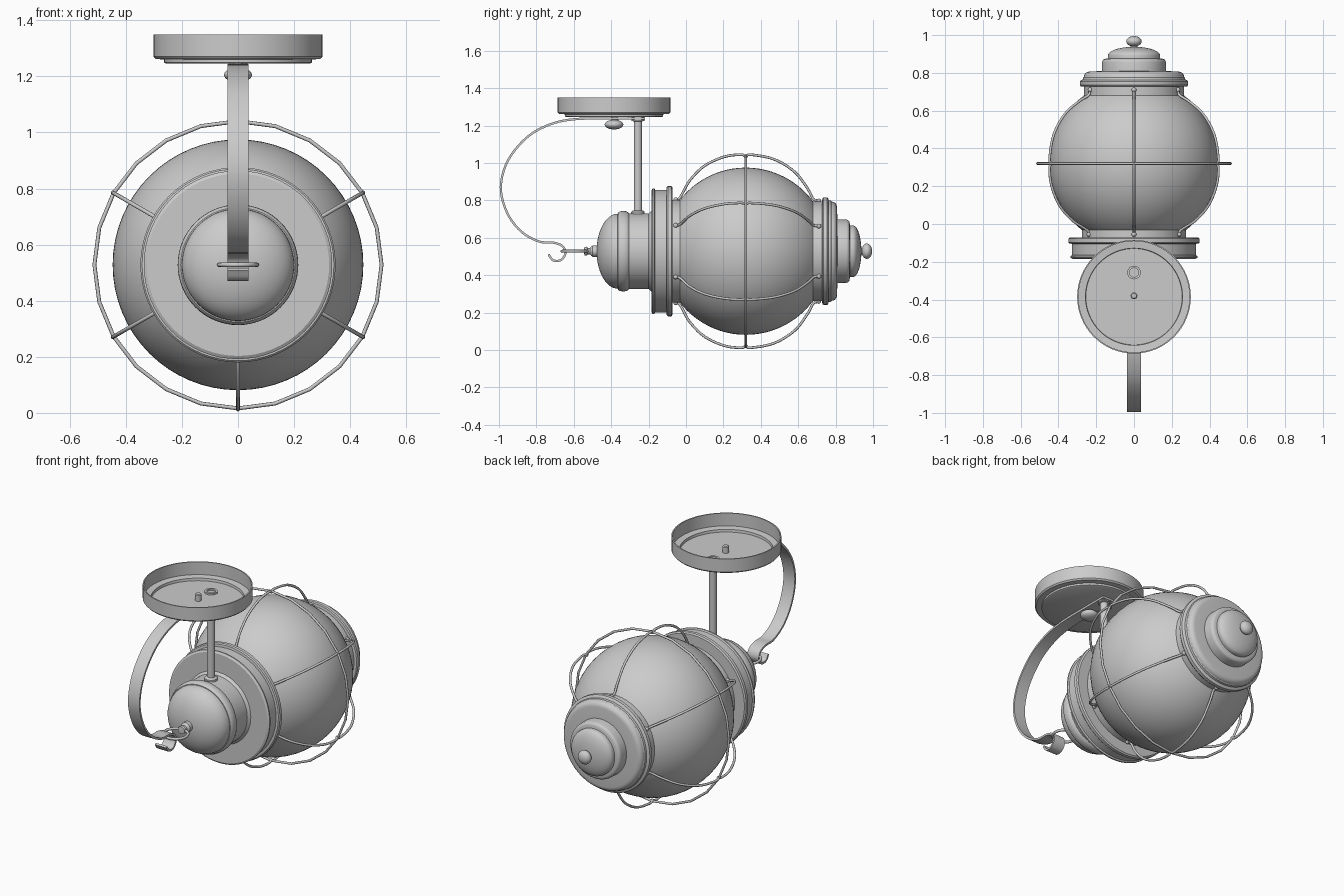
import bpy, bmesh, math
from mathutils import Vector, Matrix

if "Cube" in bpy.data.objects:
    bpy.data.objects.remove(bpy.data.objects["Cube"])

AX = 0.528          # height of the lantern axis
CY = -0.385         # canopy centre in y
BALL_Y, BALL_R = 0.32, 0.447


def finish(name, bm, angle=32):
    bmesh.ops.remove_doubles(bm, verts=bm.verts, dist=1e-5)
    bmesh.ops.recalc_face_normals(bm, faces=bm.faces)
    me = bpy.data.meshes.new(name)
    bm.to_mesh(me)
    bm.free()
    ob = bpy.data.objects.new(name, me)
    bpy.context.collection.objects.link(ob)
    bpy.ops.object.select_all(action='DESELECT')
    ob.select_set(True)
    bpy.context.view_layer.objects.active = ob
    bpy.ops.object.shade_smooth_by_angle(angle=math.radians(angle))
    return ob


def lathe(name, profile, origin=(0, 0, AX), axis='Y', seg=64):
    """Revolve (radius, position) points around the given axis."""
    bm = bmesh.new()
    rings = []
    for r, h in profile:
        ring = []
        for i in range(seg):
            a = 2 * math.pi * i / seg
            c, s = r * math.cos(a), r * math.sin(a)
            p = (c, h, s) if axis == 'Y' else (c, s, h)
            ring.append(bm.verts.new(Vector(p) + Vector(origin)))
        rings.append(ring)
    for a, b in zip(rings, rings[1:]):
        for i in range(seg):
            j = (i + 1) % seg
            bm.faces.new((a[i], a[j], b[j], b[i]))
    return finish(name, bm)


def arc(r0, h0, rr, hh, a0, a1, n=10):
    """Elliptical arc in (radius, position) space, angles in degrees."""
    out = []
    for i in range(n + 1):
        a = math.radians(a0 + (a1 - a0) * i / n)
        out.append((r0 + rr * math.cos(a), h0 + hh * math.sin(a)))
    return out


def smooth_path(pts, n=5):
    """Catmull-Rom resampling of a short list of points."""
    p = [Vector(q) for q in pts]
    p = [2 * p[0] - p[1]] + p + [2 * p[-1] - p[-2]]
    out = []
    for a, b, c, d in zip(p, p[1:], p[2:], p[3:]):
        for k in range(n):
            t = k / n
            out.append(0.5 * (2 * b + (c - a) * t + (2 * a - 5 * b + 4 * c - d) * t * t
                              + (3 * b - a - 3 * c + d) * t ** 3))
    return out + [p[-2]]


def tube(name, pts, radius, closed=False, sides=8, up=(1, 0, 0)):
    """Round wire along a planar path; up is the plane normal."""
    bm = bmesh.new()
    up, n, rings = Vector(up), len(pts), []
    for i, p in enumerate(pts):
        q0 = pts[(i - 1) % n] if closed else pts[max(i - 1, 0)]
        q1 = pts[(i + 1) % n] if closed else pts[min(i + 1, n - 1)]
        side = (q1 - q0).normalized().cross(up)
        rings.append([bm.verts.new(p + radius * (math.cos(t) * side + math.sin(t) * up))
                      for t in (2 * math.pi * k / sides for k in range(sides))])
    for i in range(n if closed else n - 1):
        a, b = rings[i], rings[(i + 1) % n]
        for k in range(sides):
            m = (k + 1) % sides
            bm.faces.new((a[k], a[m], b[m], b[k]))
    if not closed:
        bm.faces.new(rings[0])
        bm.faces.new(rings[-1])
    return finish(name, bm, 50)


def circle(center, r, n, plane):
    pts = []
    for i in range(n):
        a = 2 * math.pi * i / n
        c, s = r * math.cos(a), r * math.sin(a)
        pts.append(Vector(center) + Vector((c, 0, s) if plane == 'XZ' else (c, s, 0)))
    return pts


# Glass globe
lathe("glass_globe", arc(0, BALL_Y, BALL_R, BALL_R, -90, 90, 40))

# Lantern housing: wide collar, neck and domed end
lathe("lantern_housing",
      [(0, -0.03), (0.275, -0.03), (0.275, -0.072), (0.34, -0.072), (0.348, -0.078),
       (0.348, -0.097), (0.342, -0.103), (0.328, -0.105), (0.328, -0.165), (0.336, -0.17),
       (0.336, -0.178), (0.325, -0.185), (0.215, -0.185), (0.202, -0.2), (0.202, -0.305)]
      + arc(0.202, -0.335, 0.013, 0.03, 80, -80, 6)
      + arc(0, -0.365, 0.2, 0.113, 0, -90, 14))

# Nipple on the dome
lathe("dome_nipple", [(0.03, -0.46), (0.03, -0.5), (0.024, -0.507), (0.018, -0.512),
                      (0.018, -0.525), (0.024, -0.53), (0.022, -0.543), (0, -0.546)], seg=24)

# Rear cap with stepped rings
lathe("rear_cap",
      [(0, 0.64), (0.266, 0.64), (0.266, 0.727), (0.282, 0.729), (0.287, 0.735), (0.287, 0.755),
       (0.28, 0.761), (0.272, 0.763), (0.27, 0.775)]
      + arc(0.235, 0.78, 0.03, 0.027, 0, 90, 5)
      + [(0.17, 0.81)] + arc(0.15, 0.857, 0.019, 0.018, 0, 90, 4)
      + [(0.138, 0.877), (0.138, 0.892)]
      + arc(0.0, 0.892, 0.138, 0.046, 0, 90, 10))
lathe("rear_finial", [(0.018, 0.925), (0.018, 0.945)] + arc(0, 0.967, 0.041, 0.028, -65, 90, 12), seg=32)

# Cage: polygonal hoop and six bowed wires
tube("cage_hoop", circle((0, BALL_Y, AX), 0.512, 24, 'XZ'), 0.007, True, up=(0, 1, 0))
front_half = smooth_path([(0, -0.055, 0.275), (0, -0.03, 0.29), (0, 0.02, 0.378), (0, 0.1, 0.457),
                          (0, 0.205, 0.505), (0, 0.295, 0.516), (0, BALL_Y, 0.504)])
back_half = smooth_path([(0, BALL_Y, 0.504), (0, 0.345, 0.516), (0, 0.47, 0.492), (0, 0.58, 0.425),
                         (0, 0.65, 0.335), (0, 0.68, 0.28), (0, 0.705, 0.27)])
for i in range(6):
    rot = Matrix.Rotation(math.radians(60 * i), 4, 'Y')
    place = Matrix.Translation((0, 0, AX)) @ rot
    ob = tube(f"cage_wire_{i + 1}", front_half + back_half[1:], 0.007)
    ob.matrix_world = place
    for label, y, r in (("front", -0.055, 0.275), ("back", 0.71, 0.268)):
        bm = bmesh.new()
        bmesh.ops.create_uvsphere(bm, u_segments=12, v_segments=8, radius=0.013)
        finish(f"wire_rivet_{label}_{i + 1}", bm, 60).matrix_world = place @ Matrix.Translation((0, y, r))

# Ceiling canopy: open tray with a stepped floor
lathe("canopy",
      [(0, 1.245), (0.255, 1.245), (0.263, 1.249), (0.263, 1.26), (0.294, 1.262), (0.301, 1.27),
       (0.301, 1.349), (0.294, 1.349), (0.294, 1.272), (0.257, 1.268), (0.255, 1.253), (0, 1.253)],
      origin=(0, CY, 0), axis='Z')

# Canopy stud and knob beneath
lathe("canopy_stud", [(0, 1.2), (0.018, 1.2), (0.018, 1.288), (0.013, 1.293), (0, 1.293)],
      origin=(0, CY + 0.005, 0), axis='Z', seg=20)
lathe("canopy_knob", arc(0, 1.205, 0.05, 0.026, -90, 90, 12), origin=(0, CY, 0), axis='Z', seg=32)

# Hanging rod with collars and a ring nut in the tray
lathe("hanging_rod", [(0, 0.69), (0.036, 0.69), (0.036, 0.738), (0.03, 0.744), (0.022, 0.746),
                      (0.022, 1.222), (0.034, 1.225), (0.034, 1.246), (0, 1.246)],
      origin=(0, -0.257, 0), axis='Z', seg=24)
lathe("rod_ring_nut", [(0.024, 1.252), (0.036, 1.252), (0.036, 1.262), (0.024, 1.262), (0.024, 1.252)],
      origin=(0, -0.257, 0), axis='Z', seg=24)

# Curved flat strap with a curled hook end
path = smooth_path([(0, -0.22, 1.238), (0, -0.4, 1.238), (0, -0.594, 1.234), (0, -0.727, 1.206),
                    (0, -0.85, 1.137), (0, -0.952, 1.013), (0, -0.99, 0.87), (0, -0.957, 0.735),
                    (0, -0.882, 0.634), (0, -0.786, 0.58), (0, -0.711, 0.574), (0, -0.66, 0.555),
                    (0, -0.645, 0.516), (0, -0.67, 0.48), (0, -0.711, 0.48), (0, -0.735, 0.511)])
bm = bmesh.new()
rows = []
for i, p in enumerate(path):
    d = (path[min(i + 1, len(path) - 1)] - path[max(i - 1, 0)]).normalized()
    nrm = Vector((0, -d.z, d.y)) * 0.006
    x = Vector((0.038, 0, 0))
    rows.append([bm.verts.new(p + q) for q in (x + nrm, nrm - x, -x - nrm, x - nrm)])
for a, b in zip(rows, rows[1:]):
    for k in range(4):
        bm.faces.new((a[k], a[(k + 1) % 4], b[(k + 1) % 4], b[k]))
bm.faces.new(rows[0])
bm.faces.new(rows[-1])
finish("hook_strap", bm)

# Ring linking the hook to the dome
tube("link_ring", circle((0, -0.595, AX), 0.068, 32, 'XY'), 0.008, True, up=(0, 0, 1))
